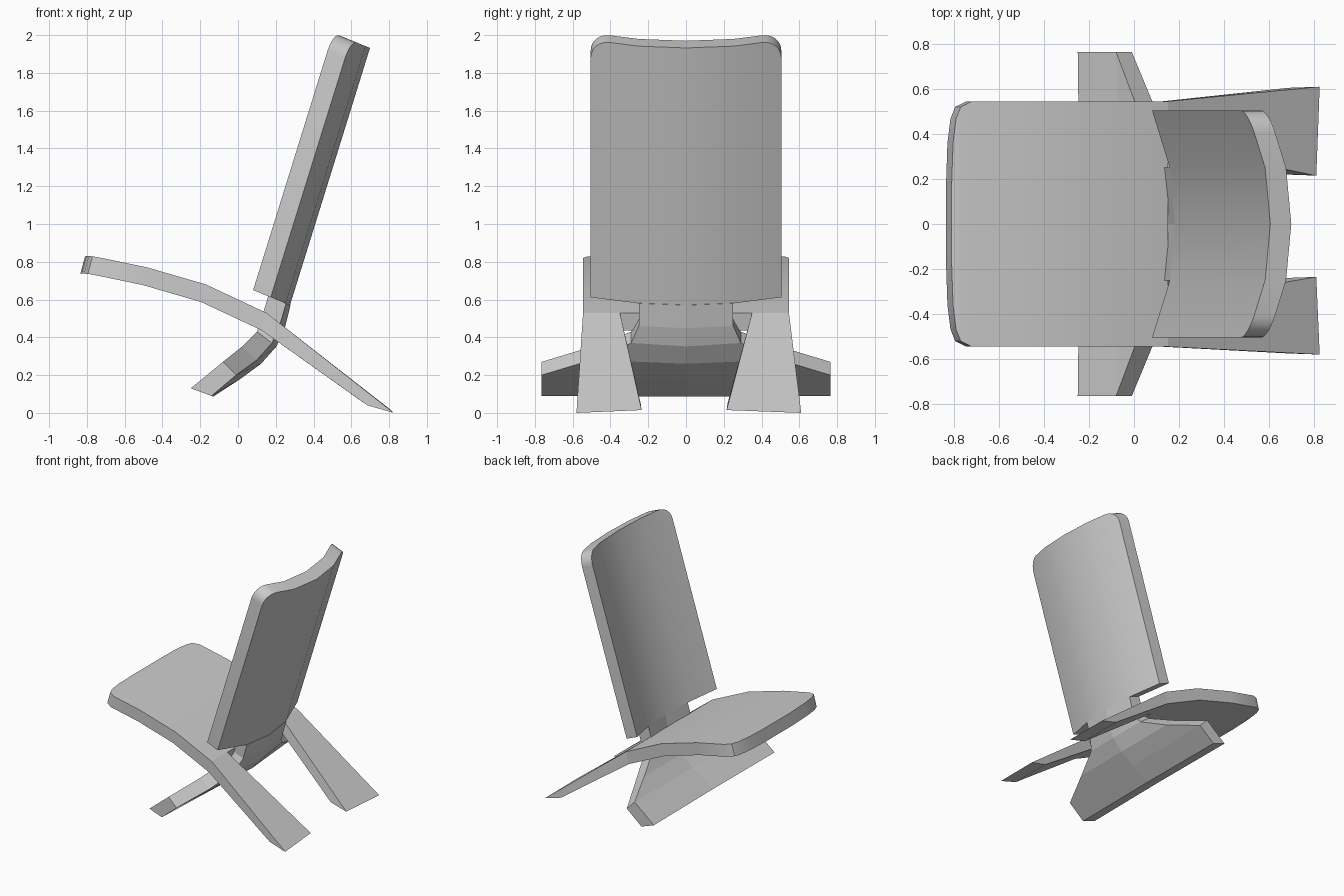
import bpy, bmesh, math
from mathutils import Vector

if "Cube" in bpy.data.objects:
    bpy.data.objects.remove(bpy.data.objects["Cube"])


def loft(name, front, back, smooth=True):
    """Closed slab from two matching grids of points (front skin, back skin)."""
    bm = bmesh.new()
    f = [[bm.verts.new(p) for p in row] for row in front]
    b = [[bm.verts.new(p) for p in row] for row in back]
    n, m = len(f), len(f[0])
    for i in range(n - 1):
        for j in range(m - 1):
            for g in (f, b):
                bm.faces.new((g[i][j], g[i][j + 1], g[i + 1][j + 1], g[i + 1][j]))
        for j in (0, m - 1):
            bm.faces.new((f[i][j], f[i + 1][j], b[i + 1][j], b[i][j]))
    for i in (0, n - 1):
        for j in range(m - 1):
            bm.faces.new((f[i][j], f[i][j + 1], b[i][j + 1], b[i][j]))
    bmesh.ops.recalc_face_normals(bm, faces=bm.faces[:])
    me = bpy.data.meshes.new(name)
    bm.to_mesh(me)
    bm.free()
    ob = bpy.data.objects.new(name, me)
    bpy.context.collection.objects.link(ob)
    if smooth:
        bpy.context.view_layer.objects.active = ob
        ob.select_set(True)
        bpy.ops.object.shade_smooth_by_angle(angle=math.radians(30))
        ob.select_set(False)
    return ob


def shifted(grid, v):
    return [[Vector(p) + Vector(v) for p in row] for row in grid]


# Curved back panel with rounded top corners
up, out = Vector((0.297, 0, 0.955)), Vector((0.93, 0, -0.38))
corner = Vector((0.08, 0, 0.65))


def bow(y):
    y = abs(y)
    if y < 0.25:
        return 0.11 - 0.025 * y / 0.25
    return 0.085 * (0.505 - y) / 0.255


rows = [(0, 0.505)]
for k in range(7):
    a = k * math.pi / 12
    rows.append((1.326 + 0.1 * math.sin(a), 0.405 + 0.1 * math.cos(a)))
panel = [[corner + up * t + out * bow(y) + Vector((0, y, 0))
          for y in (-w, -0.25, 0, 0.25, w)] for t, w in rows]
loft("back_panel", panel, shifted(panel, out * 0.1))

# Tongue through the seat slot, flaring into the front foot
# front x, z, back x, z, half width, bulge
stations = [(-0.25, 0.13, -0.14, 0.09, 0.765, 0.01),
            (-0.08, 0.27, -0.01, 0.20, 0.765, 0.03),
            (0.02, 0.35, 0.10, 0.28, 0.50, 0.03),
            (0.10, 0.43, 0.18, 0.37, 0.29, 0.03),
            (0.125, 0.50, 0.22, 0.46, 0.25, 0.03),
            (0.16, 0.62, 0.255, 0.58, 0.25, 0.025)]
front, back = [], []
for fx, fz, bx, bz, w, bulge in stations:
    d = Vector((bx - fx, 0, bz - fz)).normalized() * bulge
    for grid, x, z in ((front, fx, fz), (back, bx, bz)):
        grid.append([Vector((x, -w, z)), Vector((x, 0, z)) + d, Vector((x, w, z))])
loft("tongue_and_foot", front, back, smooth=False)

# Arched seat with rounded front corners: x, z, half width
seat_rows = [(-0.81, 0.828, 0.18), (-0.804, 0.83, 0.36), (-0.79, 0.83, 0.47),
             (-0.77, 0.829, 0.52), (-0.72, 0.82, 0.545), (-0.48, 0.77, 0.545),
             (-0.17, 0.68, 0.545), (0.15, 0.53, 0.545)]
seat = [[(x, -w, z), (x, w, z)] for x, z, w in seat_rows]
loft("seat", seat, shifted(seat, (-0.025, 0, -0.093)))

# Rear legs continuing from the seat: side, outer y, inner y at the floor
for name, s, outer, inner in (("rear_leg_left", 1, 0.61, 0.215),
                              ("rear_leg_right", -1, 0.58, 0.235)):
    top = [[(0.15, s * 0.545, 0.53), (0.15, s * 0.35, 0.53)],
           [(0.825, s * outer, 0.0), (0.81, s * inner, 0.015)]]
    low = [[(0.125, s * 0.545, 0.437), (0.125, s * 0.35, 0.437)],
           [(0.685, s * (outer - 0.005), 0.04), (0.67, s * (inner + 0.005), 0.05)]]
    loft(name, top, low, smooth=False)
